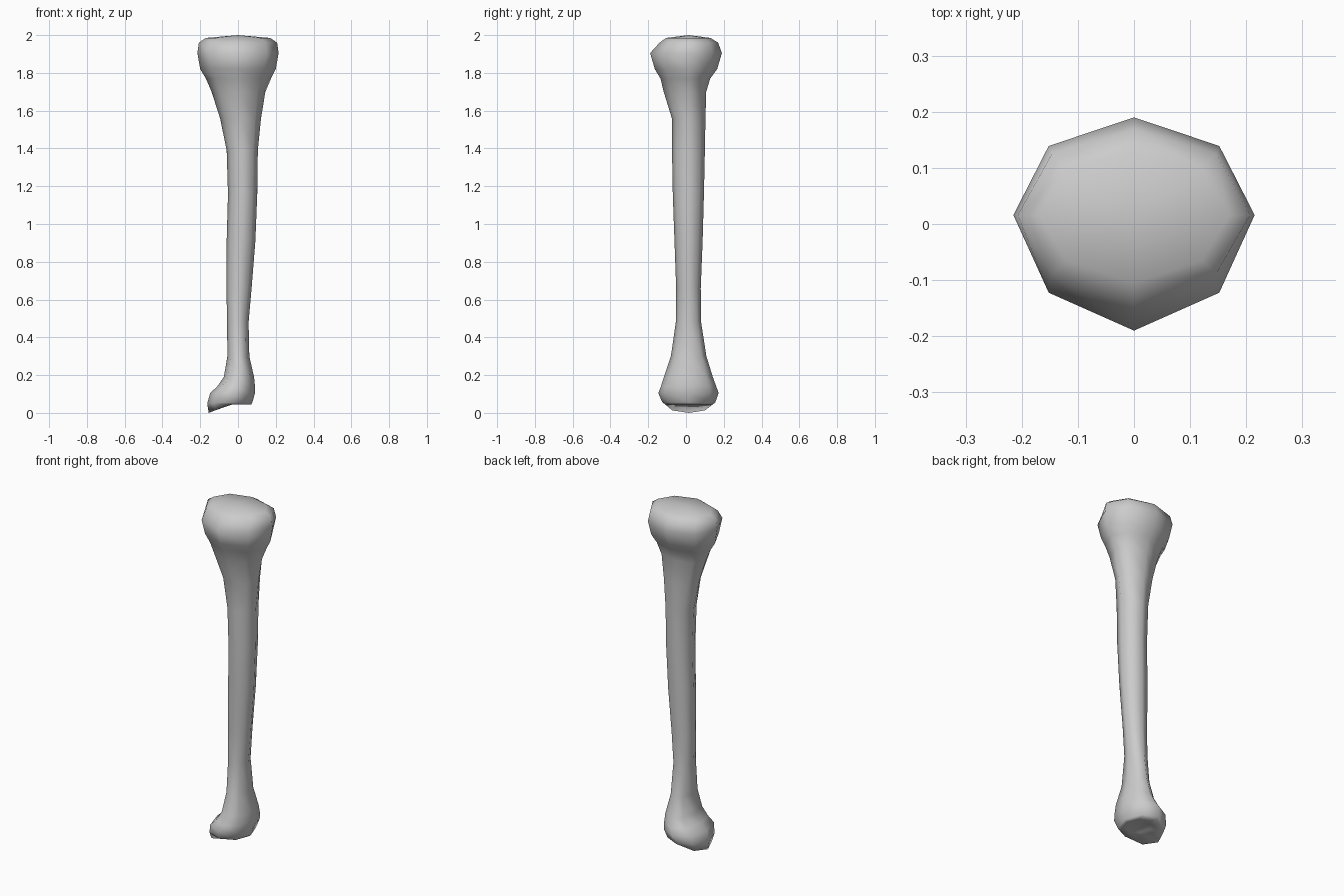
import bpy, bmesh, math

# Bone cross-sections: z, x min, x max, y min, y max, drop of the left side
SECTIONS = [
    (1.985, -.17, .17, -.105, .13, 0),
    (1.96, -.207, .207, -.14, .17, 0),
    (1.905, -.215, .215, -.19, .19, 0),
    (1.82, -.20, .20, -.165, .165, 0),
    (1.77, -.17, .175, -.135, .128, 0),
    (1.70, -.14, .145, -.118, .107, 0),
    (1.56, -.095, .122, -.075, .103, 0),
    (1.39, -.06, .105, -.074, .10, 0),
    (1.16, -.053, .102, -.07, .095, 0),
    (0.91, -.06, .092, -.061, .088, 0),
    (0.66, -.061, .072, -.052, .078, 0),
    (0.48, -.058, .056, -.054, .08, 0),
    (0.30, -.056, .06, -.08, .108, 0),
    (0.19, -.075, .085, -.117, .142, 0),
    (0.14, -.11, .09, -.133, .16, 0),
    (0.105, -.147, .09, -.147, .173, 0),
    (0.055, -.163, .076, -.125, .155, .005),
    (0.045, -.155, .07, -.11, .135, .045),   # ankle knob rim
    (0.048, -.09, .05, -.065, .085, -.008),  # hollow joint face
]
SIDES = 8


def add_ring(bm, z, x0, x1, y0, y1, drop):
    cx, rx, cy = (x0 + x1) / 2, (x1 - x0) / 2, .016
    verts = []
    for i in range(SIDES):
        a = 2 * math.pi * i / SIDES
        c, s = math.cos(a), math.sin(a)
        if z > 1.8 and s < 0 and abs(c) > .1:
            s *= .95
        ry = y1 - cy if s > 0 else cy - y0
        left = max(0, -c)
        verts.append(bm.verts.new((cx + rx * c, cy + ry * s, z - drop * left)))
    return verts


# Shin bone: lofted eight-sided shaft with closed joint ends
bm = bmesh.new()
rings = [add_ring(bm, *sec) for sec in SECTIONS]
for a, b in zip(rings, rings[1:]):
    for i in range(SIDES):
        j = (i + 1) % SIDES
        bm.faces.new((a[i], b[i], b[j], a[j]))
for ring, tip in ((rings[0], (0, .015, 2.0)), (rings[-1], (-.01, .015, .05))):
    t = bm.verts.new(tip)
    for i in range(SIDES):
        bm.faces.new((ring[i], ring[(i + 1) % SIDES], t))
bmesh.ops.recalc_face_normals(bm, faces=bm.faces)
mesh = bpy.data.meshes.new("shin_bone")
bm.to_mesh(mesh)
bm.free()
for p in mesh.polygons:
    p.use_smooth = True
bone = bpy.data.objects.new("shin_bone", mesh)
bpy.context.collection.objects.link(bone)
